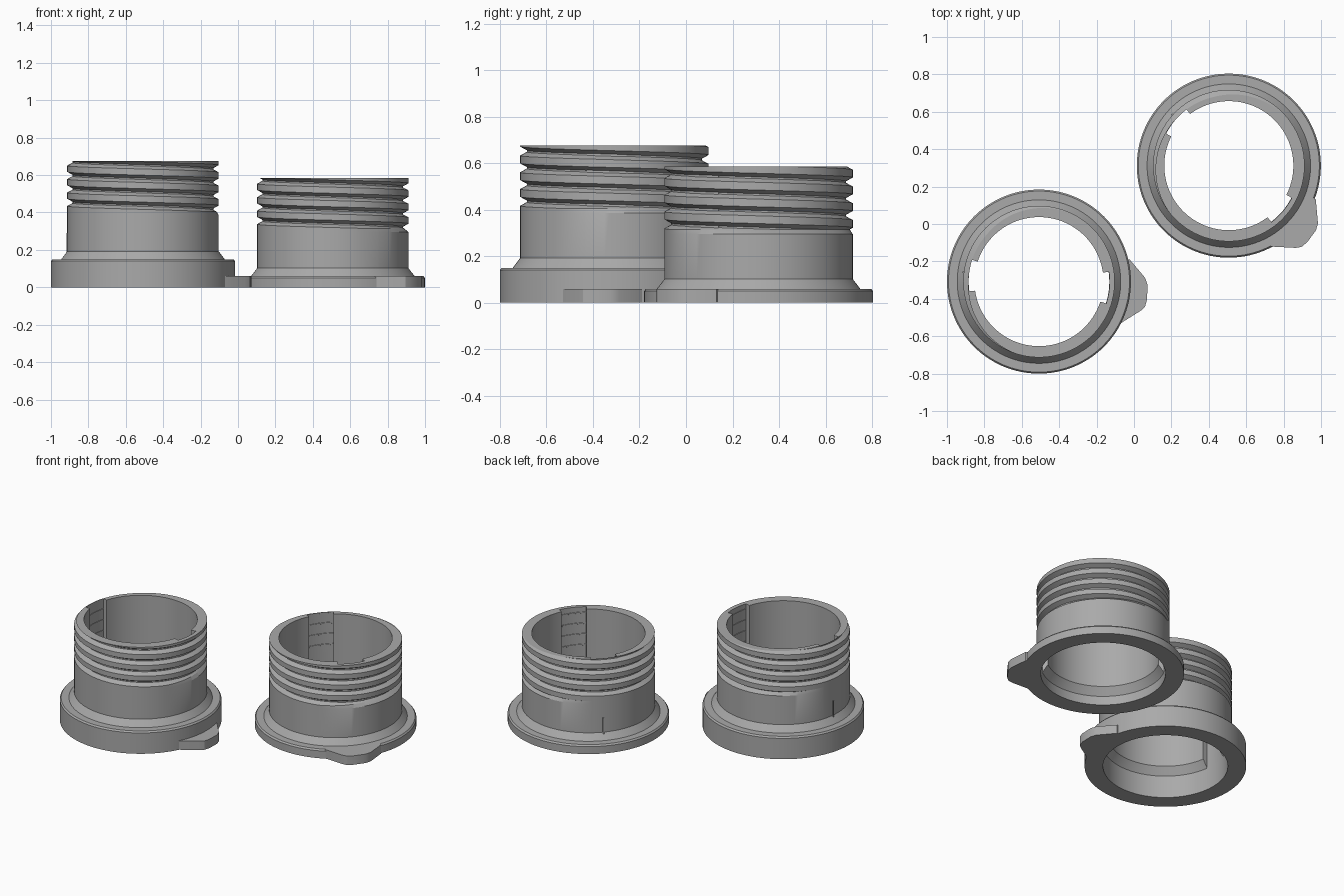
import bpy, bmesh, math

cube = bpy.data.objects.get("Cube")
if cube:
    bpy.data.objects.remove(cube, do_unlink=True)

grey = bpy.data.materials.new("plain grey")
grey.use_nodes = True
grey.diffuse_color = (0.4, 0.4, 0.4, 1)
grey.node_tree.nodes["Principled BSDF"].inputs["Base Color"].default_value = (0.4, 0.4, 0.4, 1)

FLANGE, WALL, ROOT = 0.492, 0.405, 0.376
BORE, SLOT, MOUTH = 0.345, 0.378, 0.38
PITCH, TURNS, STEPS = 0.072, 7, 120
# Thread shape over one pitch: fraction of pitch, radius
THREAD = [(-0.23, WALL), (0.23, WALL), (0.45, ROOT), (0.55, ROOT), (0.77, WALL)]


def thread_radius(phase):
    phase = (phase + 0.23) % 1 - 0.23
    for (a, ra), (b, rb) in zip(THREAD, THREAD[1:]):
        if phase <= b:
            return ra + (rb - ra) * (phase - a) / (b - a)
    return WALL


def finish(bm, name, loc, turn):
    bmesh.ops.remove_doubles(bm, verts=bm.verts, dist=1e-5)
    bmesh.ops.recalc_face_normals(bm, faces=bm.faces)
    mesh = bpy.data.meshes.new(name)
    bm.to_mesh(mesh)
    bm.free()
    mesh.materials.append(grey)
    ob = bpy.data.objects.new(name, mesh)
    ob.location = loc
    ob.rotation_euler.z = math.radians(turn)
    bpy.context.collection.objects.link(ob)
    bpy.ops.object.select_all(action='DESELECT')
    ob.select_set(True)
    bpy.context.view_layer.objects.active = ob
    bpy.ops.object.shade_smooth_by_angle(angle=math.radians(25))
    return ob


def prism(name, outline, z0, z1, loc, turn):
    bm = bmesh.new()
    face = bm.faces.new([bm.verts.new((x, y, z0)) for x, y in outline])
    top = bmesh.ops.extrude_face_region(bm, geom=[face])["geom"]
    for v in top:
        if isinstance(v, bmesh.types.BMVert):
            v.co.z = z1
    return finish(bm, name, loc, turn)


def in_slot(deg):
    return 162 <= deg % 180 or deg % 180 <= 8


def section(deg, flange):
    """Closed cross-section of the collar at one angle."""
    base, top = flange + 0.255, flange + 0.525
    centre = flange + 0.52 - PITCH * deg / 360
    pts = [(FLANGE, 0), (FLANGE, flange - 0.01), (FLANGE - 0.008, flange),
           (0.437, flange), (WALL, flange + 0.042), (WALL, flange + 0.235)]

    def add(z):
        z = min(max(z, base), top)
        pts.append((thread_radius((z - centre) / PITCH), z))

    add(base)
    for k in range(-TURNS, TURNS):
        for frac, _ in THREAD[:4]:
            add(centre + (k + frac) * PITCH)
    add(top)
    bore = SLOT if in_slot(deg) else BORE
    pts += [(bore, top), (bore, flange + 0.05), (MOUTH, flange), (MOUTH, 0)]
    return pts


def collar(side, loc, turn, flange):
    # Threaded collar swept around its axis, with extra columns at slot edges
    angles = [i * 360 / STEPS for i in range(STEPS + 1)]
    for edge in (8, 162, 188, 342):
        angles += [edge - 0.1, edge + 0.1]
    bm = bmesh.new()
    columns = []
    for deg in sorted(angles):
        c, s = math.cos(math.radians(deg)), math.sin(math.radians(deg))
        columns.append([bm.verts.new((r * c, r * s, z)) for r, z in section(deg, flange)])
    for a, b in zip(columns, columns[1:]):
        for i in range(len(a)):
            j = (i + 1) % len(a)
            bm.faces.new((a[i], b[i], b[j], a[j]))
    finish(bm, side + "_threaded_collar", loc, turn)

    # Finger tab on the flange
    prism(side + "_finger_tab",
          [(0.45, 0.12), (0.485, 0.118), (0.567, 0.021), (0.58, -0.016), (0.578, -0.096),
           (0.567, -0.134), (0.545, -0.155), (0.433, -0.225), (0.4, -0.2)],
          0, 0.06, loc, turn)

    # Thin index rib on the wall, opposite the tab
    prism(side + "_index_rib", [(0.4, -0.004), (0.412, -0.004), (0.412, 0.004), (0.4, 0.004)],
          flange, flange + 0.14, loc, turn + 173)


collar("right", (-0.508, -0.308, 0), 0, 0.15)
collar("left", (0.507, 0.312, 0), -35, 0.06)
